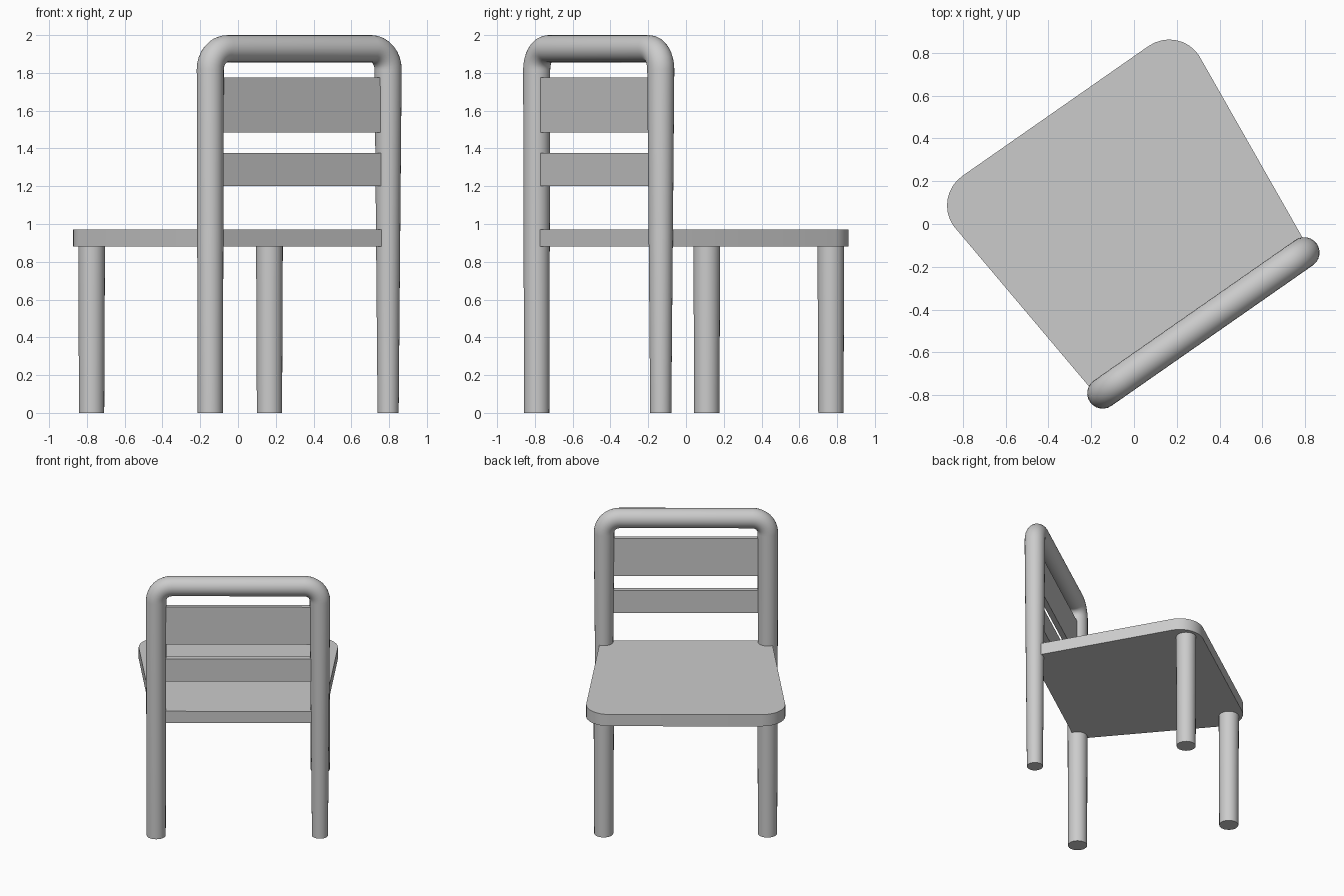
import bpy
import bmesh
from math import sin, cos, pi, radians

cube = bpy.data.objects.get("Cube")
if cube:
    bpy.data.objects.remove(cube, do_unlink=True)

# The chair is built square to its own axes, then turned on the ground
TURN = radians(34.9)
ORIGIN = (0.324, -0.462, 0)
HALF = 0.574            # half the distance between legs
BACK = -0.023           # rear plane of seat and slats
FRONT_LEG_Y = 1.098

grey = bpy.data.materials.new("plain grey")
grey.use_nodes = True
grey.diffuse_color = (0.6, 0.6, 0.6, 1)
grey.node_tree.nodes["Principled BSDF"].inputs["Base Color"].default_value = (0.6, 0.6, 0.6, 1)


def finish(obj):
    """Place the part, colour it and smooth its round surfaces."""
    obj.location = ORIGIN
    obj.rotation_euler = (0, 0, TURN)
    obj.data.materials.clear()
    obj.data.materials.append(grey)
    bpy.ops.object.select_all(action='DESELECT')
    obj.select_set(True)
    bpy.context.view_layer.objects.active = obj
    if obj.type == 'CURVE':
        bpy.ops.object.convert(target='MESH')
    bpy.ops.object.shade_smooth_by_angle(angle=radians(40))


def tube(name, path):
    """Capped round tube through (x, y, z, radius) points."""
    curve = bpy.data.curves.new(name, 'CURVE')
    curve.dimensions = '3D'
    curve.bevel_depth = 1
    curve.bevel_resolution = 10
    curve.use_fill_caps = True
    spline = curve.splines.new('POLY')
    spline.points.add(len(path) - 1)
    for point, (x, y, z, r) in zip(spline.points, path):
        point.co = (x, y, z, 1)
        point.radius = r
    obj = bpy.data.objects.new(name, curve)
    bpy.context.collection.objects.link(obj)
    finish(obj)


def slab(name, outline, z0, z1):
    """Flat outline raised from z0 to z1."""
    bm = bmesh.new()
    face = bm.faces.new([bm.verts.new((x, y, z0)) for x, y in outline])
    raised = bmesh.ops.extrude_face_region(bm, geom=[face])["geom"]
    for v in raised:
        if isinstance(v, bmesh.types.BMVert):
            v.co.z = z1
    bmesh.ops.recalc_face_normals(bm, faces=bm.faces)
    mesh = bpy.data.meshes.new(name)
    bm.to_mesh(mesh)
    bm.free()
    obj = bpy.data.objects.new(name, mesh)
    bpy.context.collection.objects.link(obj)
    finish(obj)


# Back frame: one bent tube forming both rear legs and the top rail
TOP, BEND, R, STEPS = 1.928, 0.11, 0.072, 8
path = [(-HALF, 0, 0, 0.067)]
for side, start in ((-1, pi), (1, pi / 2)):
    for i in range(STEPS + 1):
        a = start - i / STEPS * pi / 2
        path.append((side * (HALF - BEND) + BEND * cos(a), 0, TOP - BEND + BEND * sin(a), R))
path.append((HALF, 0, 0, 0.056))
tube("back_frame", path)

# Front legs
for side, label in ((-1, "right"), (1, "left")):
    tube("front_leg_" + label,
         [(side * HALF, FRONT_LEG_Y, 0, 0.067), (side * HALF, FRONT_LEG_Y, 0.89, 0.071)])

# Seat: widens to the front, with rounded front corners
half_outline = [(0.60, BACK)]
for i in range(STEPS + 1):
    a = i / STEPS * pi / 2
    half_outline.append((0.53 + 0.168 * cos(a), 1.04 + 0.167 * sin(a)))
slab("seat", half_outline + [(-x, y) for x, y in reversed(half_outline)], 0.88, 0.97)

# Back slats
for name, z0, z1 in (("upper_slat", 1.485, 1.775), ("lower_slat", 1.20, 1.375)):
    slab(name, [(-HALF, BACK), (HALF, BACK), (HALF, 0.015), (-HALF, 0.015)], z0, z1)
